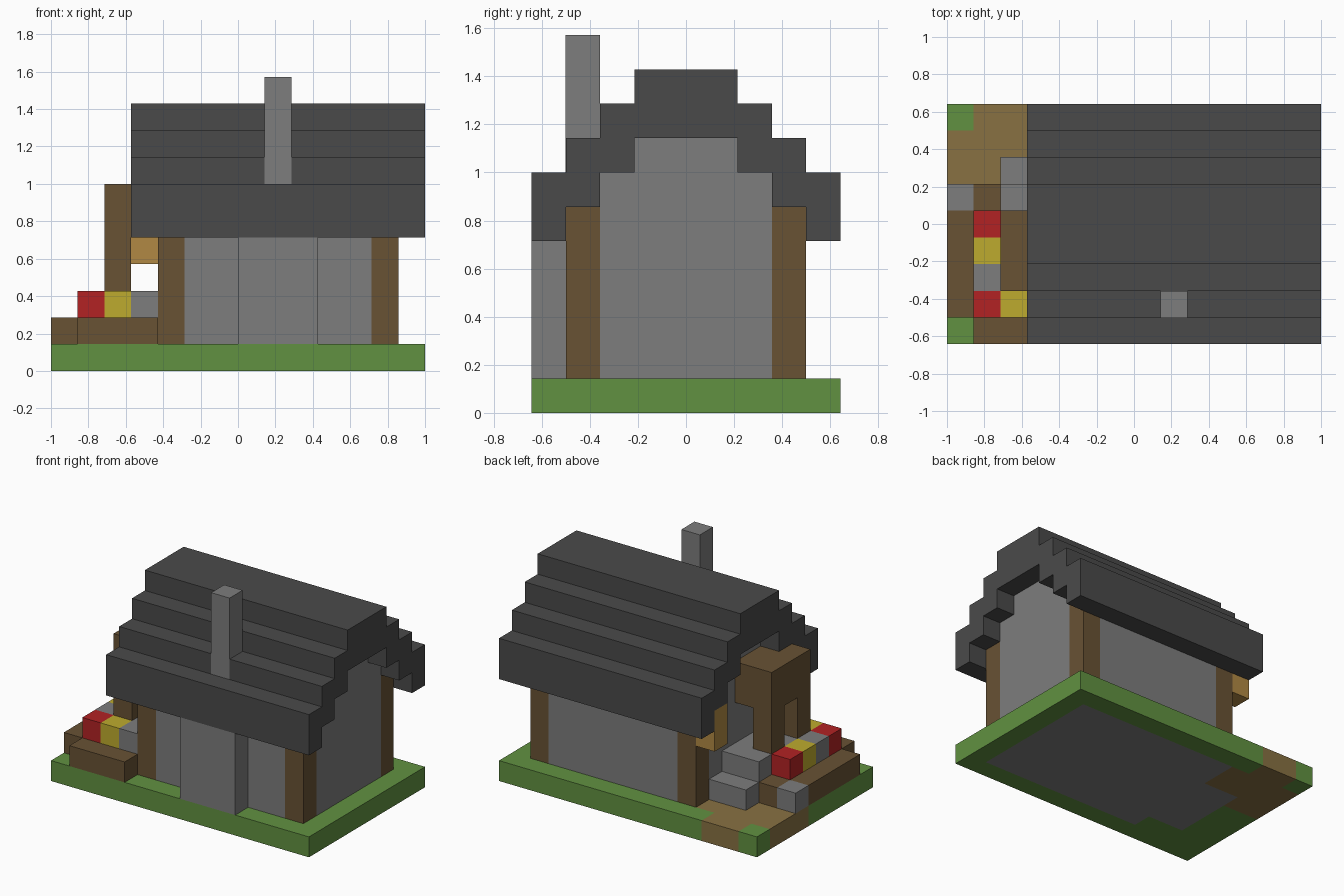
import bpy
import bmesh
from mathutils import Matrix

if "Cube" in bpy.data.objects:
    bpy.data.objects.remove(bpy.data.objects["Cube"], do_unlink=True)

NX, NY = 14, 9          # plot size in blocks
U = 2 / NX              # block size


def linear(c):
    c /= 255
    return c / 12.92 if c <= 0.04045 else ((c + 0.055) / 1.055) ** 2.4


def material(name, r, g, b):
    m = bpy.data.materials.new(name)
    m.use_nodes = True
    col = (linear(r), linear(g), linear(b), 1)
    m.diffuse_color = col
    m.node_tree.nodes["Principled BSDF"].inputs["Base Color"].default_value = col
    return m


grass = material("grass green", 97, 145, 65)
dirt = material("path brown", 136, 113, 66)
stone = material("stone grey", 125, 125, 125)
slate = material("roof slate", 74, 74, 74)
wood = material("dark wood", 104, 82, 52)
red = material("flower red", 178, 34, 36)
yellow = material("flower yellow", 190, 171, 46)
amber = material("lantern amber", 177, 137, 68)


def point(i, j, k):
    return ((i - NX / 2) * U, (j - NY / 2) * U, k * U)


def finish(bm, name, *mats):
    bmesh.ops.recalc_face_normals(bm, faces=bm.faces)
    mesh = bpy.data.meshes.new(name)
    bm.to_mesh(mesh)
    bm.free()
    for m in mats:
        mesh.materials.append(m)
    ob = bpy.data.objects.new(name, mesh)
    bpy.context.collection.objects.link(ob)
    return ob


def extrude(name, mat, profile, i0, i1):
    """Extrude a (y, z) block outline along x."""
    bm = bmesh.new()
    face = bm.faces.new([bm.verts.new(point(i0, j, k)) for j, k in profile])
    new = bmesh.ops.extrude_face_region(bm, geom=[face])["geom"]
    verts = [v for v in new if isinstance(v, bmesh.types.BMVert)]
    bmesh.ops.translate(bm, verts=verts, vec=((i1 - i0) * U, 0, 0))
    return finish(bm, name, mat)


def box(name, mat, i, j, k):
    """Box over half-open block ranges."""
    return extrude(name, mat, [(j[0], k[0]), (j[1], k[0]), (j[1], k[1]), (j[0], k[1])], *i)


def mirrored(half):
    return half + [(NY - j, k) for j, k in reversed(half)]


# Ground slab: grass with a path and a stone floor
bm = bmesh.new()
bmesh.ops.create_grid(bm, x_segments=NX, y_segments=NY, size=1,
                      matrix=Matrix.Translation((0, 0, U)) @ Matrix.Diagonal((1, NY / NX, 1, 1)))
for f in bm.faces:
    c = f.calc_center_median()
    i, j = int(c.x / U + NX / 2), int(c.y / U + NY / 2)
    if (4 <= i <= 12 and 1 <= j <= 7) or (i in (2, 3) and 2 <= j <= 5):
        f.material_index = 2
    elif i < 4 and j >= 5 and (i, j) not in ((0, 8), (3, 8)):
        f.material_index = 1
ground = finish(bm, "ground", grass, dirt, stone)
thick = ground.modifiers.new("thickness", "SOLIDIFY")
thick.thickness = U
thick.offset = -1

# House body with stepped gables
extrude("gable_body", stone, mirrored([(2, 1), (2, 7), (3, 7), (3, 8)]), 4, 13)
for side, j in (("front", 1), ("back", 7)):
    box(side + "_wall", stone, (5, 12), (j, j + 1), (1, 6))
    for end, i in (("right", 4), ("left", 12)):
        box(f"{side}_{end}_post", wood, (i, i + 1), (j, j + 1), (1, 6))

# Stepped roof
outer = [(0, 5), (0, 7), (1, 7), (1, 8), (2, 8), (2, 9), (3, 9), (3, 10)]
inner = [(3, 8), (3, 7), (2, 7), (2, 6), (1, 6), (1, 5)]
under = [(NY - j, k) for j, k in reversed(inner)] + inner
extrude("roof", slate, mirrored(outer) + under, 3, 14)

# Chimney, just proud of the roof step
box("chimney", stone, (8, 9), (0.99, 2), (7, 11))
box("chimney_breast", stone, (7, 10), (0, 1), (1, 5))

# Porch: platform, steps and timber hood
box("porch_platform", stone, (2, 4), (2, 6), (1, 3))
box("porch_step", stone, (2, 4), (6, 7), (1, 2))
box("porch_hood", wood, (2, 4), (2, 5), (5, 7))
for side, j in (("front", 2), ("back", 4)):
    box(f"porch_{side}_post", wood, (2, 3), (j, j + 1), (3, 5))
box("lantern", amber, (3, 4), (7, 8), (4, 6))

# Flower bed around the porch
box("bed_front_board", wood, (1, 4), (0, 1), (1, 2))
box("bed_side_board", wood, (0, 1), (1, 5), (1, 2))
box("bed_side_soil", wood, (1, 2), (1, 6), (1, 2))
box("bed_front_soil", wood, (2, 4), (1, 2), (1, 2))
box("bed_end_stone", stone, (0, 1), (5, 6), (1, 2))
flowers = ((1, 1, red), (2, 1, yellow), (3, 1, stone), (1, 2, stone), (1, 3, yellow), (1, 4, red))
for n, (i, j, mat) in enumerate(flowers, 1):
    box(f"flower_block_{n}", mat, (i, i + 1), (j, j + 1), (2, 3))
